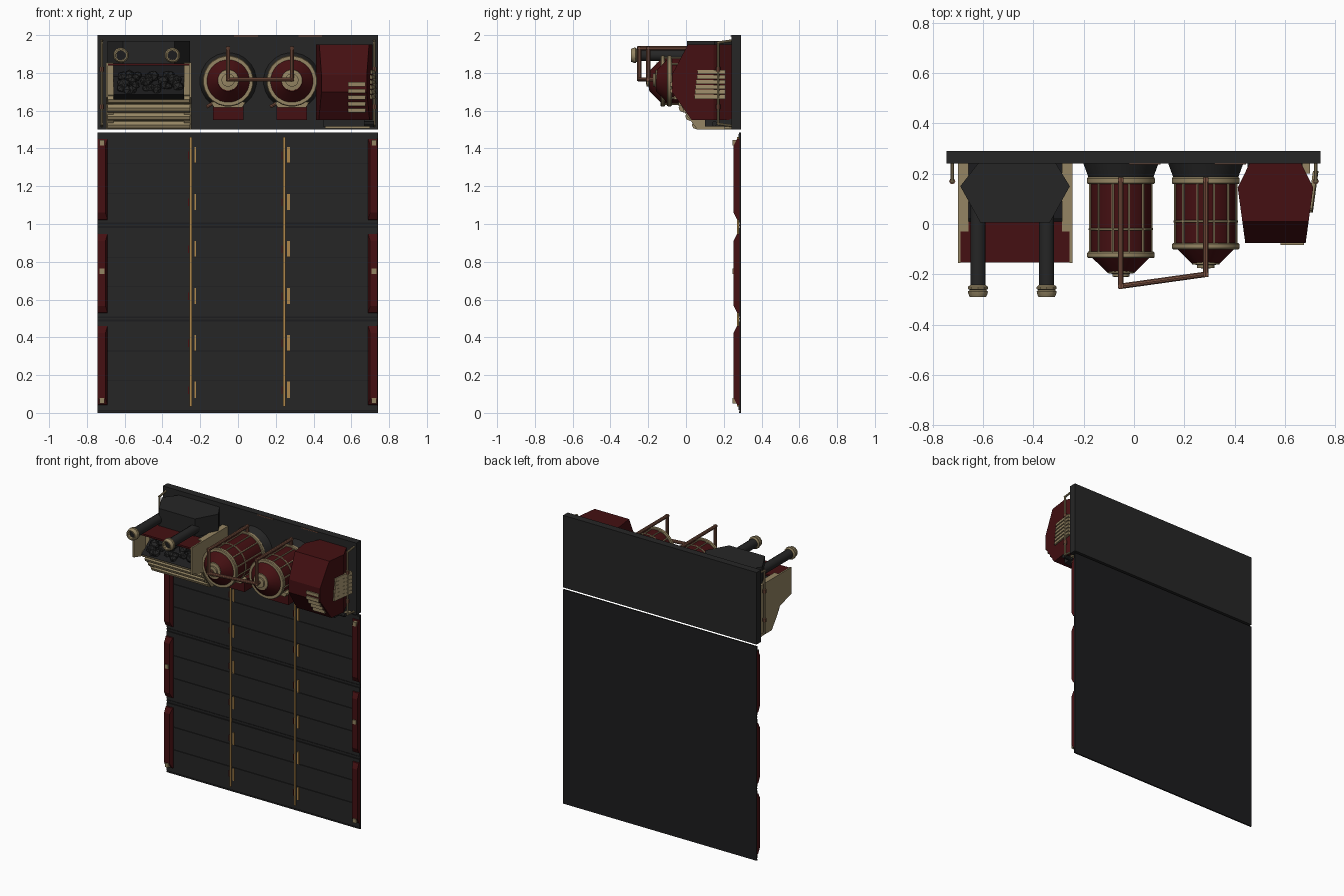
import bpy, bmesh, math, random
from mathutils import Vector, Matrix

if "Cube" in bpy.data.objects:
    bpy.data.objects.remove(bpy.data.objects["Cube"])
random.seed(4)

def material(name, c):
    m = bpy.data.materials.new(name)
    m.diffuse_color = (*c, 1)
    m.use_nodes = True
    m.node_tree.nodes["Principled BSDF"].inputs["Base Color"].default_value = m.diffuse_color
    return m

BLACK = material("charcoal_black", (0.019, 0.019, 0.019))
DARK = material("seam_black", (0.012, 0.012, 0.013))
RED = material("dark_red", (0.058, 0.005, 0.006))
BEIGE = material("aged_brass", (0.30, 0.235, 0.125))
COPPER = material("copper", (0.19, 0.08, 0.05))
GOLD = material("gold", (0.42, 0.24, 0.07))

def finish(name, bm, mat, smooth=False):
    bmesh.ops.recalc_face_normals(bm, faces=bm.faces)
    me = bpy.data.meshes.new(name)
    bm.to_mesh(me)
    bm.free()
    me.materials.append(mat)
    ob = bpy.data.objects.new(name, me)
    bpy.context.collection.objects.link(ob)
    if smooth:
        bpy.ops.object.select_all(action='DESELECT')
        ob.select_set(True)
        bpy.context.view_layer.objects.active = ob
        bpy.ops.object.shade_smooth_by_angle(angle=math.radians(35))
    return ob

def loft(name, rings, mat, smooth=False):
    """Skin equal-length rings of points and cap both ends."""
    bm = bmesh.new()
    rows = [[bm.verts.new(p) for p in r] for r in rings]
    n = len(rows[0])
    for a, b in zip(rows, rows[1:]):
        for i in range(n):
            bm.faces.new((a[i], a[(i + 1) % n], b[(i + 1) % n], b[i]))
    bm.faces.new(rows[0])
    bm.faces.new(rows[-1])
    return finish(name, bm, mat, smooth)

def box(name, x, y, z, mat):
    return loft(name, [[(x[0], y[0], k), (x[1], y[0], k), (x[1], y[1], k), (x[0], y[1], k)] for k in z], mat)

def prism_x(name, x0, x1, profile, mat):
    return loft(name, [[(x, y, z) for y, z in profile] for x in (x0, x1)], mat)

def turned(name, cx, cz, profile, mat, sides=24):
    """Revolve (radius, y) pairs around an axis running front to back."""
    ang = [math.tau * (i + 0.5) / sides for i in range(sides)]
    return loft(name, [[(cx + r * math.cos(a), y, cz + r * math.sin(a)) for a in ang]
                       for r, y in profile], mat, True)

def rod(name, a, b, r, mat, sides=10):
    a, b = Vector(a), Vector(b)
    rot = (b - a).to_track_quat('Z', 'Y').to_matrix().to_4x4()
    bm = bmesh.new()
    bmesh.ops.create_cone(bm, cap_ends=True, segments=sides, radius1=r, radius2=r, depth=(b - a).length,
                          matrix=Matrix.Translation((a + b) / 2) @ rot)
    return finish(name, bm, mat, True)

def pipe(name, pts, r, mat):
    for a, b in zip(pts, pts[1:]):
        d = (Vector(b) - Vector(a)).normalized() * r * 0.8
        rod(name, Vector(a) - d, Vector(b) + d, r, mat)

# Door: backing sheet, planks, brass strips and ticks
box("door_back", (-0.745, 0.74), (0.283, 0.29), (0, 1.485), DARK)
for i in range(3):
    z0 = 0.015 + i * 0.4965
    for k in range(3):
        box("door_plank", (-0.742, 0.737), (0.278, 0.284), (z0 + k * 0.157, z0 + k * 0.157 + 0.154), BLACK)
for z in (0.0, 0.494, 0.99, 1.477):
    box("door_rail", (-0.745, 0.74), (0.28, 0.286), (z, z + 0.008), BLACK)
for x in (-0.25, 0.245):
    box("door_strip", (x - 0.006, x + 0.006), (0.27, 0.28), (0.035, 1.46), GOLD)
    for i in range(6):
        z, w = 0.08 + i * 0.2485, 0.004 if x < 0 else 0.0075
        box("door_tick", (x + 0.023 - w, x + 0.023 + w), (0.272, 0.28), (z, z + 0.085), GOLD)
        box("door_red_tick", (x - 0.014, x - 0.009), (0.273, 0.28), (z + 0.02, z + 0.06), RED)

# Bevelled red guards along the door edges, with brass bolts
for s in (-1, 1):
    xo, xi = (-0.744, -0.69) if s < 0 else (0.739, 0.688)
    for z0, z1 in ((0.04, 0.463), (0.527, 0.95), (1.02, 1.453)):
        loft("door_guard", [[(xo, y, z0 + e), (xi + s * e * 0.3, y, z0 + e),
                             (xi + s * e * 0.3, y, z1 - e), (xo, y, z1 - e)]
                            for y, e in ((0.284, 0), (0.27, 0.004), (0.252, 0.04))], RED)
    for z in (0.065, 0.75, 1.43):
        box("guard_bolt", (s * 0.72 - 0.012, s * 0.72 + 0.012), (0.246, 0.28), (z - 0.014, z + 0.014), BEIGE)

# Header board
box("header_board", (-0.745, 0.74), (0.24, 0.29), (1.5, 2.0), BLACK)
for x in (-0.02, 0.32):
    box("header_plate", (x, x + 0.125), (0.236, 0.242), (1.993, 1.998), COPPER)

# Furnace: hood, side plates, awning, fire bed, grate
hood = [(-0.62, 0.24), (-0.69, 0.15), (-0.61, 0.005), (-0.335, 0.005), (-0.255, 0.15), (-0.31, 0.24)]
loft("furnace_hood", [[(x, y, z) for x, y in hood] for z in (1.84, 1.97)], BLACK)
plate = [(0.24, 1.5), (0.06, 1.5), (0, 1.58), (-0.03, 1.635), (-0.155, 1.67), (-0.155, 1.855), (0.24, 1.855)]
post = plate[:4] + [(-0.03, 1.855), (0.24, 1.855)]
for x, s in ((-0.70, 1), (-0.245, -1)):
    prism_x("furnace_side", x, x + s * 0.011, plate, BEIGE)
    prism_x("furnace_post", x + s * 0.011, x + s * 0.042, post, BEIGE)
box("furnace_awning", (-0.69, -0.255), (-0.153, 0.01), (1.838, 1.85), RED)
bed = [(0.24, 1.52), (0.08, 1.52), (0.0, 1.62), (-0.12, 1.685), (0.02, 1.78), (0.02, 1.845), (0.24, 1.845)]
prism_x("fire_bed", -0.66, -0.285, bed, DARK)
for y, z in ((0.055, 1.525), (0.02, 1.57), (-0.015, 1.615), (-0.05, 1.66)):
    rod("grate_bar", (-0.69, y, z), (-0.255, y, z), 0.024, BEIGE, 8)
for i in range(34):
    t = random.random()
    bm = bmesh.new()
    c = Vector((random.uniform(-0.64, -0.305), -0.095 + 0.1 * t, 1.7 + 0.09 * t))
    bmesh.ops.create_icosphere(bm, subdivisions=1, radius=random.uniform(0.022, 0.033),
                               matrix=Matrix.Translation(c) @ Matrix.Rotation(t * 6, 4, 'X'))
    finish("coal", bm, BLACK)

# Exhaust pipes out of the hood
for x in (-0.62, -0.347):
    turned("exhaust_pipe", x, 1.893, [(0.031, 0.1), (0.031, -0.25)], BLACK, 12)
    turned("exhaust_muzzle", x, 1.893, [(0.033, -0.243), (0.042, -0.25), (0.042, -0.258), (0.034, -0.262),
           (0.042, -0.268), (0.04, -0.277), (0.034, -0.29), (0.026, -0.29), (0.026, -0.262)], BEIGE, 10)
    turned("exhaust_bore", x, 1.893, [(0.0255, -0.255), (0.0255, -0.266)], DARK, 10)

# Two boiler barrels: (centre x, mid hoop y, front hoop y)
CZ = 1.757
for cx, ym, yf in ((-0.052, -0.02, -0.123), (0.285, 0.01, -0.088)):
    turned("barrel_mount", cx, CZ, [(0.152, 0.245), (0.13, 0.185)], BLACK)
    turned("barrel_body", cx, CZ, [(0.125, 0.2), (0.125, yf), (0.112, yf - 0.014), (0.055, yf - 0.07)], RED)
    for y, h, r in ((0.172, 0.014, 0.136), (ym, 0.005, 0.129), (yf, 0.013, 0.135)):
        turned("barrel_hoop", cx, CZ, [(r - 0.004, y + h), (r, y + h * 0.6), (r, y - h * 0.6), (r - 0.004, y - h)], BEIGE)
    for i in range(12):
        a = math.tau * (i + 0.5) / 12
        x, z = cx + 0.126 * math.cos(a), CZ + 0.126 * math.sin(a)
        rod("barrel_rib", (x, 0.172, z), (x, yf, z), 0.005, BEIGE, 6)
    turned("barrel_nozzle", cx, CZ + 0.005, [(0.058, yf - 0.055), (0.055, yf - 0.072), (0.035, yf - 0.075),
           (0.035, yf - 0.086), (0.018, yf - 0.088)], BEIGE, 16)
    # cradle under the barrel
    box("barrel_foot", (cx - 0.08, cx + 0.08), (0.03, 0.24), (1.55, 1.63), RED)
    loft("foot_clamp", [[(cx - w, y, z) for w, z in ((0.092, 1.645), (0.075, 1.618), (-0.075, 1.618), (-0.092, 1.645))]
                        for y in (0.0, 0.05)], BEIGE)
    rod("clamp_pin", (cx - 0.115, 0.02, 1.62), (cx - 0.07, 0.02, 1.645), 0.009, COPPER, 8)

# Copper line linking the barrels
xl, xr = -0.052, 0.285
pipe("copper_line", [(xl, 0.175, 1.87), (xl, 0.175, 1.93), (xl, -0.247, 1.93), (xl, -0.247, 1.765),
                     (xr, -0.2, 1.765), (xr, -0.2, 1.93), (xr, 0.175, 1.93), (xr, 0.175, 1.87)], 0.0115, COPPER)
for x, y in ((xl, -0.247), (xr, -0.2)):
    rod("line_joint", (x, y, 1.765), (x, y + 0.06, 1.765), 0.0115, COPPER)

# Faceted red engine box on the right
def engine_ring(z, yf):
    h = 0.12 + 0.03 * (yf + 0.075) / 0.22
    plan = ((-0.103, 0.24), (-0.15, 0.145), (-h, yf), (h, yf), (0.15, 0.145), (0.103, 0.24))
    return [(0.562 + x, y, z) for x, y in plan]
loft("engine_box", [engine_ring(*p) for p in ((1.55, 0.03), (1.70, -0.075), (1.79, -0.075), (1.95, 0.01))], RED)
box("engine_base", (0.45, 0.67), (0.1, 0.24), (1.515, 1.555), BLACK)
rod("engine_base_pipe", (0.45, 0.15, 1.53), (0.72, 0.15, 1.53), 0.014, BLACK)
box("engine_base_trim", (0.46, 0.7), (0.2, 0.24), (1.505, 1.517), BEIGE)
# front vent slats follow the lower slope
for i in range(5):
    z = 1.60 + i * 0.035
    y = -0.078 + max(0, 1.70 - z) * 0.7
    box("front_slat", (0.582, 0.675), (y - 0.006, y + 0.03), (z - 0.011, z + 0.011), BEIGE)
# side vent: a backing plate and slats leaning with the box wall
def side_x(y):
    return 0.682 + 0.03 * (y + 0.075) / 0.22
for i in range(6):
    z = 1.675 + i * 0.026
    y0 = 0.045 + 0.003 * i
    loft("side_slat", [[(side_x(y) - 0.01, y, z - 0.012), (side_x(y) + 0.012, y, z - 0.012),
                        (side_x(y) + 0.007, y, z + 0.01), (side_x(y) - 0.01, y, z + 0.01)]
                       for y in (y0, 0.21)], BEIGE)

# Handrails at both ends of the header
for x in (-0.722, 0.722):
    pipe("end_rail", [(x, 0.24, 1.97), (x, 0.17, 1.96), (x, 0.17, 1.53), (x, 0.24, 1.52)], 0.007, BEIGE)
    for z in (1.62, 1.82):
        rod("rail_collar", (x, 0.17, z - 0.012), (x, 0.17, z + 0.012), 0.012, COPPER, 8)
